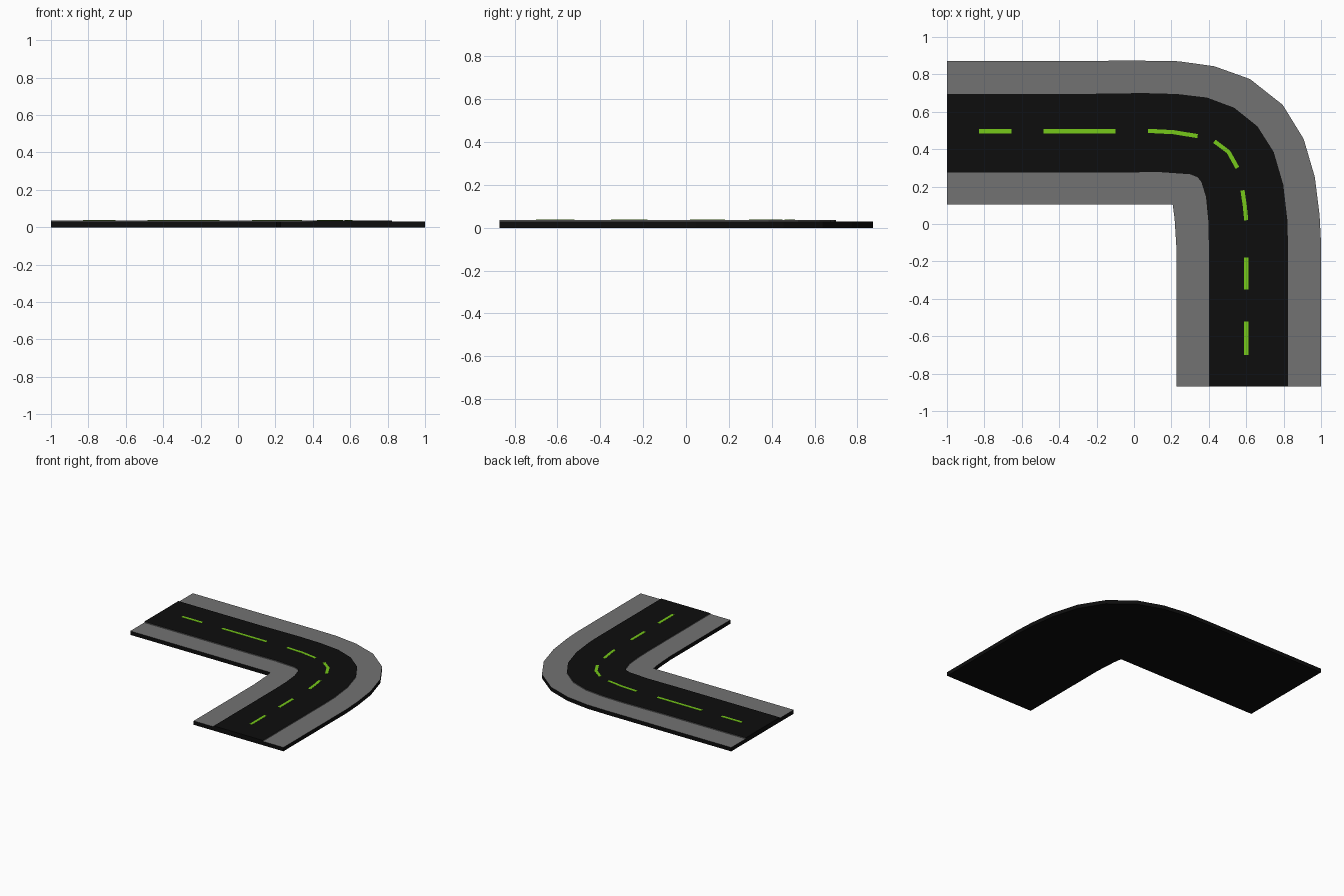
import bpy, bmesh
from mathutils import Vector

if "Cube" in bpy.data.objects:
    bpy.data.objects.remove(bpy.data.objects["Cube"])


def material(name, rgb):
    m = bpy.data.materials.new(name)
    m.diffuse_color = (*rgb, 1)
    m.use_nodes = True
    m.node_tree.nodes["Principled BSDF"].inputs["Base Color"].default_value = m.diffuse_color
    return m


BLACK = material("asphalt", (0.004, 0.004, 0.004))
GREY = material("pavement", (0.17, 0.17, 0.17))
GREEN = material("paint", (0.18, 0.58, 0.01))


def slab(name, outline, z0, z1, mats, pick, bottom=True):
    """Extrude an outline from z0 to z1; pick(face) gives the material slot."""
    bm = bmesh.new()
    face = bm.faces.new([bm.verts.new((x, y, z0)) for x, y in outline])
    ext = bmesh.ops.extrude_face_region(bm, geom=[face], use_keep_orig=True)
    for v in ext["geom"]:
        if isinstance(v, bmesh.types.BMVert):
            v.co.z = z1
    bmesh.ops.recalc_face_normals(bm, faces=bm.faces[:])
    for f in bm.faces:
        f.material_index = pick(f)
    if not bottom:
        low = [f for f in bm.faces if f.normal.z < -0.5]
        bmesh.ops.delete(bm, geom=low, context='FACES_ONLY')
    bmesh.ops.triangulate(bm, faces=[f for f in bm.faces if len(f.verts) > 4])
    me = bpy.data.meshes.new(name)
    bm.to_mesh(me)
    bm.free()
    for m in mats:
        me.materials.append(m)
    ob = bpy.data.objects.new(name, me)
    bpy.context.collection.objects.link(ob)
    return ob


def ribbon(path, half):
    """Outline of constant width around a short path."""
    pts = [Vector(p) for p in path]
    left, right = [], []
    for i, p in enumerate(pts):
        d = (pts[min(i + 1, len(pts) - 1)] - pts[max(i - 1, 0)]).normalized()
        n = Vector((-d.y, d.x)) * half
        left.append(p + n)
        right.append(p - n)
    return left + right[::-1]


# Base slab: black sides and underside, grey pavement on top
base_outer = [(-1, .872), (.05, .873), (.24, .87), (.43, .843), (.62, .775),
              (.795, .637), (.907, .455), (.967, .25), (.992, .05),
              (1, -.1), (1, -.87)]
base_inner = [(-1, .103), (.207, .103), (.217, .03), (.227, -.13), (.227, -.87)]
slab("pavement_base", base_outer + base_inner[::-1], 0, .03, [BLACK, GREY],
     lambda f: int(f.normal.z > .5))

# Raised road: black surface and ends, grey edges along the pavement
road_outer = [(-1, .695), (-.3, .695), (.05, .7), (.23, .695), (.39, .676),
              (.535, .622), (.66, .522), (.747, .385), (.798, .21),
              (.82, .02), (.823, -.1), (.823, -.87)]
road_inner = [(-1, .275), (-.1, .275), (.13, .278), (.3, .266), (.34, .25),
              (.36, .225), (.385, .145), (.397, .02), (.4, -.1), (.4, -.87)]


def road_slot(f):
    c = f.calc_center_median()
    is_end = c.x < -.99 or c.y < -.86
    return int(abs(f.normal.z) < .5 and not is_end)


slab("road", road_outer + road_inner[::-1], .03, .037, [BLACK, GREY],
     road_slot, bottom=False)

# Painted centre-line dashes
dashes = [
    [(-.83, .496), (-.655, .496)],
    [(-.485, .496), (-.1, .496)],
    [(.075, .498), (.21, .491), (.34, .47)],
    [(.43, .442), (.505, .386), (.553, .3)],
    [(.58, .18), (.592, .1), (.6, .02)],
    [(.6, -.18), (.6, -.35)],
    [(.6, -.52), (.6, -.7)],
]
for i, path in enumerate(dashes):
    slab(f"lane_dash_{i + 1}", ribbon(path, .011), .037, .0385, [GREEN],
         lambda f: 0, bottom=False)
